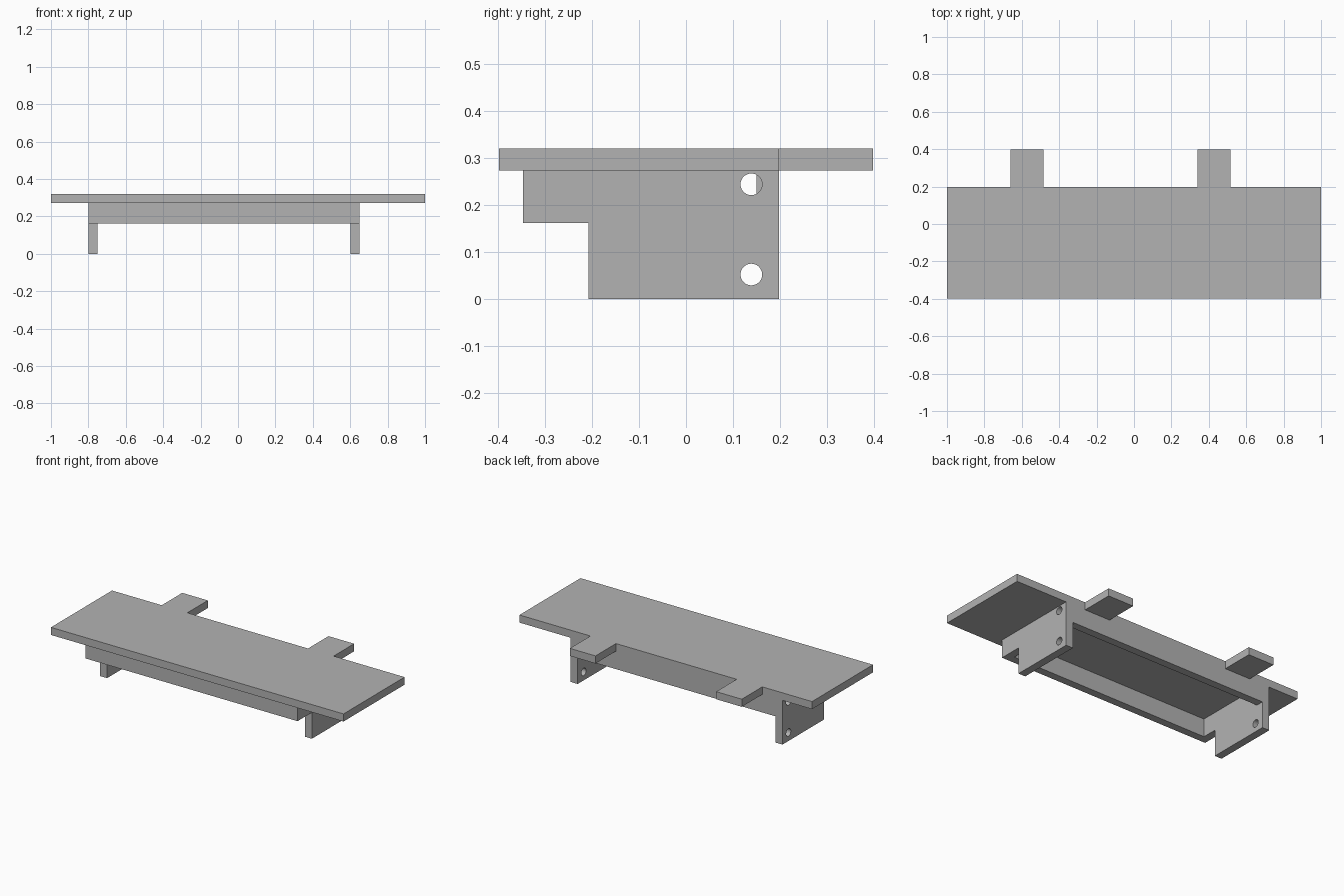
import bpy
import bmesh
from mathutils import Vector

if "Cube" in bpy.data.objects:
    bpy.data.objects.remove(bpy.data.objects["Cube"], do_unlink=True)

grey = bpy.data.materials.new("plain grey")
grey.use_nodes = True
grey.diffuse_color = (0.45, 0.45, 0.45, 1)
grey.node_tree.nodes["Principled BSDF"].inputs["Base Color"].default_value = grey.diffuse_color


def finish(name, bm):
    bmesh.ops.recalc_face_normals(bm, faces=bm.faces)
    mesh = bpy.data.meshes.new(name)
    bm.to_mesh(mesh)
    bm.free()
    mesh.materials.append(grey)
    obj = bpy.data.objects.new(name, mesh)
    bpy.context.collection.objects.link(obj)
    return obj


def prism(name, points, direction):
    """Extrude a flat outline along a direction."""
    bm = bmesh.new()
    face = bm.faces.new([bm.verts.new(p) for p in points])
    new = bmesh.ops.extrude_face_region(bm, geom=[face], use_keep_orig=True)["geom"]
    verts = [v for v in new if isinstance(v, bmesh.types.BMVert)]
    bmesh.ops.translate(bm, verts=verts, vec=Vector(direction))
    return finish(name, bm)


top, deck_z, rail_z = 0.32, 0.273, 0.162
left, right, wall = -0.798, 0.65, 0.048
front, back = -0.347, 0.198

# Deck with two tabs along the back edge
outline = [(-1, -0.398), (1, -0.398), (1, back)]
for x0, x1 in ((0.34, 0.515), (-0.66, -0.485)):
    outline += [(x1, back), (x1, 0.398), (x0, 0.398), (x0, back)]
outline.append((-1, back))
prism("deck", [(x, y, deck_z) for x, y in outline], (0, 0, top - deck_z))

# Front and back rails between the brackets
for name, y in (("front_rail", front), ("back_rail", back - wall)):
    x0, x1 = left + wall, right
    x1 -= wall
    corners = [(x0, y), (x1, y), (x1, y + wall), (x0, y + wall)]
    prism(name, [(x, v, rail_z) for x, v in corners], (0, 0, deck_z - rail_z))

# Notched side brackets, each with two bolt holes
profile = [(front, rail_z), (-0.207, rail_z), (-0.207, 0), (back, 0),
           (back, deck_z), (front, deck_z)]
for name, x in (("right_bracket", left), ("left_bracket", right - wall)):
    bracket = prism(name, [(x, y, z) for y, z in profile], (wall, 0, 0))
    for z in (0.244, 0.052):
        bpy.ops.mesh.primitive_cylinder_add(
            vertices=48, radius=0.023, depth=0.2,
            location=(x + wall / 2, 0.139, z), rotation=(0, 1.5707963, 0))
        cutter = bpy.context.object
        cutter.name = name + "_hole_cutter"
        cutter.data.materials.append(grey)
        cutter.hide_render = True
        cutter.hide_set(True)
        cut = bracket.modifiers.new("bolt hole", 'BOOLEAN')
        cut.operation = 'DIFFERENCE'
        cut.solver = 'EXACT'
        cut.object = cutter
    bpy.ops.object.select_all(action='DESELECT')
    bracket.select_set(True)
    bpy.context.view_layer.objects.active = bracket
    bpy.ops.object.shade_smooth_by_angle()
